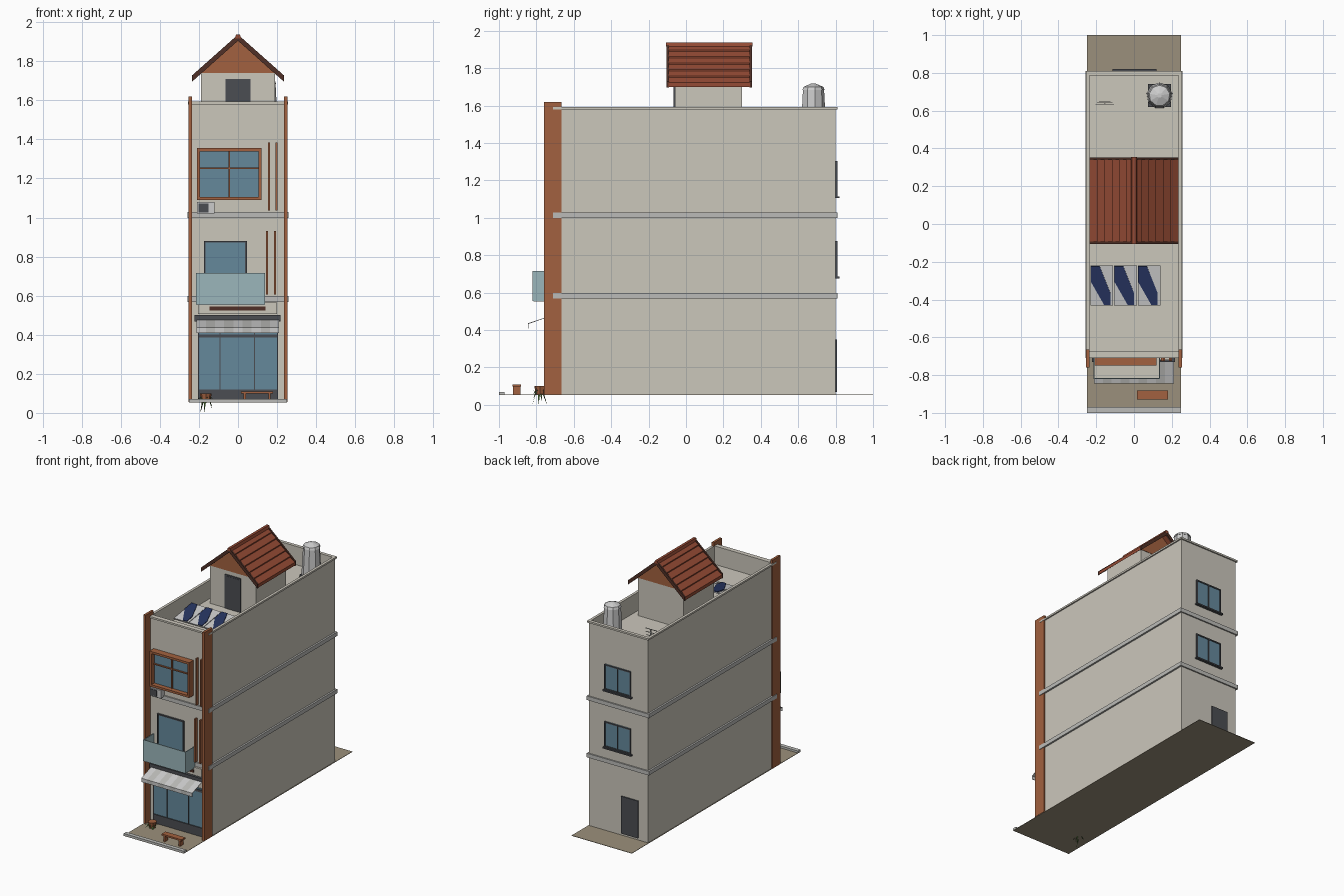
import bpy, bmesh, math, random
from mathutils import Vector, Matrix

if "Cube" in bpy.data.objects:
    bpy.data.objects.remove(bpy.data.objects["Cube"])

random.seed(4)


def mat(name, r, g, b):
    m = bpy.data.materials.new(name)
    m.diffuse_color = (r, g, b, 1)
    m.use_nodes = True
    m.node_tree.nodes["Principled BSDF"].inputs["Base Color"].default_value = m.diffuse_color
    return m


WALL = mat("wall_plaster", 0.60, 0.57, 0.50)
PAVE = mat("paving", 0.33, 0.28, 0.20)
TERRA = mat("terracotta", 0.36, 0.12, 0.05)
TILE = mat("roof_tile", 0.30, 0.07, 0.035)
DARKWOOD = mat("dark_wood", 0.08, 0.03, 0.02)
GLASS = mat("glass", 0.13, 0.25, 0.33)
PALE = mat("pale_glass", 0.33, 0.47, 0.50)
DARK = mat("dark_metal", 0.07, 0.075, 0.085)
STONE = mat("trim", 0.50, 0.50, 0.48)
LIGHT = mat("light_metal", 0.62, 0.63, 0.64)
NAVY = mat("solar_cell", 0.02, 0.035, 0.12)
GREEN = mat("leaf", 0.06, 0.14, 0.03)


def finish(name, bm, m):
    bmesh.ops.recalc_face_normals(bm, faces=bm.faces)
    me = bpy.data.meshes.new(name)
    bm.to_mesh(me)
    bm.free()
    ob = bpy.data.objects.new(name, me)
    bpy.context.collection.objects.link(ob)
    if m:
        me.materials.append(m)
    return ob


def box(name, x0, x1, y0, y1, z0, z1, m=None):
    bm = bmesh.new()
    bmesh.ops.create_cube(bm, size=1)
    for v in bm.verts:
        v.co = (x0 if v.co.x < 0 else x1, y0 if v.co.y < 0 else y1, z0 if v.co.z < 0 else z1)
    return finish(name, bm, m)


def prism(name, pts, a, b, axis, m):
    """Extrude a 2D outline from a to b along the given axis."""
    put = {"x": lambda p, t: (t, p[0], p[1]), "y": lambda p, t: (p[0], t, p[1]),
           "z": lambda p, t: (p[0], p[1], t)}[axis]
    bm = bmesh.new()
    lo = [bm.verts.new(put(p, a)) for p in pts]
    hi = [bm.verts.new(put(p, b)) for p in pts]
    bm.faces.new(lo)
    bm.faces.new(hi)
    n = len(pts)
    for i in range(n):
        bm.faces.new((lo[i], lo[(i + 1) % n], hi[(i + 1) % n], hi[i]))
    return finish(name, bm, m)


def lathe(name, x, y, rings, sides, m):
    """Stack of cone sections given as (radius, z)."""
    bm = bmesh.new()
    for (r0, z0), (r1, z1) in zip(rings, rings[1:]):
        bmesh.ops.create_cone(bm, cap_ends=True, segments=sides, radius1=r0, radius2=r1, depth=z1 - z0,
                              matrix=Matrix.Translation((x, y, (z0 + z1) / 2)))
    return finish(name, bm, m)


def frame(name, x0, x1, y0, y1, z0, z1, w, m):
    box(name + "_left", x0, x0 + w, y0, y1, z0, z1, m)
    box(name + "_right", x1 - w, x1, y0, y1, z0, z1, m)
    box(name + "_bottom", x0 + w, x1 - w, y0, y1, z0, z0 + w, m)
    box(name + "_top", x0 + w, x1 - w, y0, y1, z1 - w, z1, m)


G = 0.055      # ground level
DECK = 1.455   # roof deck level

# Ground and kerb
box("ground", -0.25, 0.25, -1, 1, G - 0.003, G, PAVE)
box("kerb", -0.25, 0.25, -1, -0.97, G, 0.07, STONE)

# Main body, parapet, cap and floor bands
box("main_body", -0.245, 0.245, -0.70, 0.80, G, DECK, WALL)
for tag, e, z0, z1 in (("parapet", 0, DECK, 1.58), ("parapet_cap", 0.01, 1.58, 1.593)):
    for s, side in ((-1, "left"), (1, "right")):
        a, b = sorted((s * (0.245 + e), s * (0.243 - 2 * 0.004)))
        box(f"{tag}_{side}", a, b, -0.70 - e, 0.80 + e, z0, z1, WALL)
    box(tag + "_front", -0.235, 0.235, -0.70 - e, -0.675, z0, z1, WALL)
    box(tag + "_back", -0.235, 0.235, 0.785, 0.80 + e, z0, z1, WALL)
for i, z in enumerate((0.568, 0.998)):
    box(f"floor_band_{i}", -0.258, 0.258, -0.71, 0.81, z, z + 0.03, STONE)

# Front corner pillars
for s, side in ((-1, "left"), (1, "right")):
    a, b = sorted((s * 0.235, s * 0.253))
    box("pillar_" + side, a, b, -0.76, -0.665, G, 1.62, TERRA)

# Shopfront
box("shop_glass", -0.205, 0.205, -0.708, -0.70, 0.12, 0.41, GLASS)
box("shop_base", -0.205, 0.205, -0.715, -0.70, G, 0.12, DARK)
box("shop_top_rail", -0.205, 0.205, -0.714, -0.70, 0.385, 0.402, DARK)
for i, x in enumerate((-0.203, -0.092, -0.055, 0.085, 0.203)):
    if i != 2:
        box(f"shop_mullion_{i}", x - 0.003, x + 0.003, -0.713, -0.70, 0.12, 0.41, DARK)

# Striped awning with header box and sign board
box("awning_header", -0.222, 0.217, -0.73, -0.70, 0.467, 0.50, DARK)
STRIPE = [(-0.71, 0.482), (-0.845, 0.436), (-0.845, 0.408), (-0.842, 0.408), (-0.842, 0.433), (-0.71, 0.478)]
for i in range(9):
    x = -0.212 + i * 0.047
    prism(f"awning_stripe_{i}", STRIPE, x, x + 0.047, "x", STONE if i % 2 else DARK)
    bpy.context.collection.objects[f"awning_stripe_{i}"].data.materials[0] = LIGHT if i % 2 == 0 else STONE
box("sign_board", -0.205, 0.20, -0.72, -0.70, 0.505, 0.565, WALL)
box("sign_strip", -0.145, 0.14, -0.726, -0.72, 0.525, 0.545, DARKWOOD)

# Balcony with glass rail and door
box("balcony_floor", -0.213, 0.135, -0.815, -0.70, 0.552, 0.575, WALL)
box("balcony_rail_front", -0.215, 0.138, -0.82, -0.814, 0.555, 0.715, PALE)
box("balcony_rail_left", -0.215, -0.209, -0.814, -0.70, 0.555, 0.715, PALE)
box("balcony_rail_right", 0.132, 0.138, -0.814, -0.70, 0.555, 0.715, PALE)
box("balcony_door_glass", -0.17, 0.04, -0.707, -0.70, 0.58, 0.875, GLASS)
frame("balcony_door_frame", -0.175, 0.045, -0.714, -0.70, 0.575, 0.88, 0.008, DARK)

# Top floor boxed window
box("bay_window_glass", -0.195, 0.105, -0.715, -0.70, 1.10, 1.34, GLASS)
frame("bay_window_frame", -0.21, 0.12, -0.75, -0.70, 1.09, 1.355, 0.016, TERRA)
box("bay_window_mullion", -0.049, -0.041, -0.725, -0.71, 1.105, 1.34, TERRA)
box("bay_window_transom", -0.195, 0.105, -0.725, -0.71, 1.248, 1.256, TERRA)

# Air conditioner and vertical fins
box("air_conditioner", -0.21, -0.12, -0.745, -0.70, 1.02, 1.08, LIGHT)
box("air_conditioner_grille", -0.203, -0.152, -0.749, -0.745, 1.027, 1.073, DARK)
for i, (x, z0, z1) in enumerate(((0.158, 1.035, 1.385), (0.196, 1.035, 1.385), (0.148, 0.605, 0.93), (0.19, 0.605, 0.93))):
    box(f"facade_fin_{i}", x - 0.005, x + 0.005, -0.725, -0.70, z0, z1, TERRA)

# Back windows and door
for i, z in enumerate((0.685, 1.115)):
    box(f"back_window_glass_{i}", -0.10, 0.108, 0.80, 0.805, z, z + 0.19, GLASS)
    frame(f"back_window_frame_{i}", -0.105, 0.113, 0.80, 0.81, z, z + 0.19, 0.009, DARK)
    box(f"back_window_mullion_{i}", 0.0, 0.008, 0.80, 0.81, z, z + 0.19, DARK)
    box(f"back_window_sill_{i}", -0.115, 0.12, 0.80, 0.82, z - 0.01, z, DARK)
box("back_door", -0.165, -0.025, 0.80, 0.808, 0.07, 0.35, DARK)

# Roof hut: walls, gables and double door
box("hut_walls", -0.19, 0.19, -0.06, 0.30, DECK, 1.745, WALL)
prism("hut_gable", [(-0.195, 1.74), (0.195, 1.74), (0, 1.912)], -0.063, 0.303, "y", TERRA)
box("hut_door", -0.065, 0.065, -0.066, -0.06, DECK, 1.71, DARK)
for s in (-1, 1):
    box("hut_door_leaf", s * 0.031 - 0.024, s * 0.031 + 0.024, -0.068, -0.066, DECK + 0.02, 1.70, DARK)

# Hut roof: stepped tile courses, barge boards, ridge cap
def slope(x, off=0.0):
    return 1.925 - 0.89 * x + off


N, W = 6, 0.235
for s, side in ((-1, "left"), (1, "right")):
    top = []
    for i in range(N):
        a, b = W * i / N, W * (i + 1) / N
        top += [(s * a, slope(a)), (s * b, slope(b, 0.008))]
    prism("roof_tiles_" + side, top + [(s * W, slope(W, -0.016)), (0, slope(0, -0.016))], -0.093, 0.343, "y", TILE)
    board = [(0, slope(0, 0.012)), (s * W, slope(W, 0.012)), (s * W, slope(W, -0.02)), (0, slope(0, -0.02))]
    for k, y in enumerate((-0.105, 0.34)):
        prism(f"barge_board_{side}_{k}", board, y, y + 0.013, "y", DARKWOOD)
prism("ridge_cap", [(-0.016, 1.917), (0.016, 1.917), (0.01, 1.937), (-0.01, 1.937)], -0.107, 0.355, "y", TILE)

# Solar panels
for i in range(3):
    x = -0.17 + i * 0.125
    tilt = Matrix.Translation((x, -0.325, 1.487)) @ Matrix.Rotation(math.radians(9), 4, "X")
    p = prism(f"solar_frame_{i}", [(-0.06, -0.106), (0.06, -0.106), (0.06, 0.106), (-0.06, 0.106)], -0.004, 0.004, "z", LIGHT)
    c = prism(f"solar_cells_{i}", [(-0.058, 0.104), (-0.012, 0.104), (0.045, -0.04), (0.045, -0.104),
                                   (0.012, -0.104), (-0.058, 0.02)], 0.004, 0.009, "z", NAVY)
    for ob in (p, c):
        ob.data.transform(tilt)

# Water tank on its base
box("tank_base", 0.075, 0.195, 0.62, 0.74, DECK, 1.48, DARK)
lathe("water_tank", 0.135, 0.68, [(0.069, 1.48), (0.058, 1.688)], 9, LIGHT)
lathe("tank_lid", 0.135, 0.68, [(0.062, 1.683), (0.055, 1.70), (0.012, 1.718)], 9, LIGHT)

# Antenna
box("antenna_mast", -0.158, -0.152, 0.637, 0.643, DECK, 1.575, STONE)
for i, w in enumerate((0.048, 0.04, 0.03)):
    box(f"antenna_bar_{i}", -0.155 - w, -0.155 + w, 0.632 + i * 0.008, 0.636 + i * 0.008, 1.568 - i * 0.02, 1.572 - i * 0.02, STONE)

# Bench
box("bench_seat", 0.015, 0.18, -0.928, -0.882, 0.098, 0.11, TERRA)
for i, x in enumerate((0.028, 0.155)):
    box(f"bench_leg_{i}", x, x + 0.012, -0.925, -0.885, G, 0.098, TERRA)

# Potted plant with drooping leaves
lathe("plant_pot", -0.165, -0.78, [(0.022, G), (0.031, 0.10)], 8, TERRA)
bm = bmesh.new()
for i in range(14):
    ang = 2 * math.pi * i / 14 + random.uniform(-0.15, 0.15)
    d = Vector((math.cos(ang), math.sin(ang), 0))
    side = Vector((-d.y, d.x, 0)) * 0.006
    base = Vector((-0.165, -0.785, 0.085))
    r, z = random.uniform(0.035, 0.052), (0.0 if i % 5 == 0 else random.uniform(0.015, 0.08))
    mid = base + d * r * 0.55 - Vector((0, 0, (0.085 - z) * 0.35))
    tip = Vector((base.x, base.y, z)) + d * r
    bm.faces.new([bm.verts.new(p) for p in (base, mid + side, tip, mid - side)])
finish("plant_leaves", bm, GREEN)
